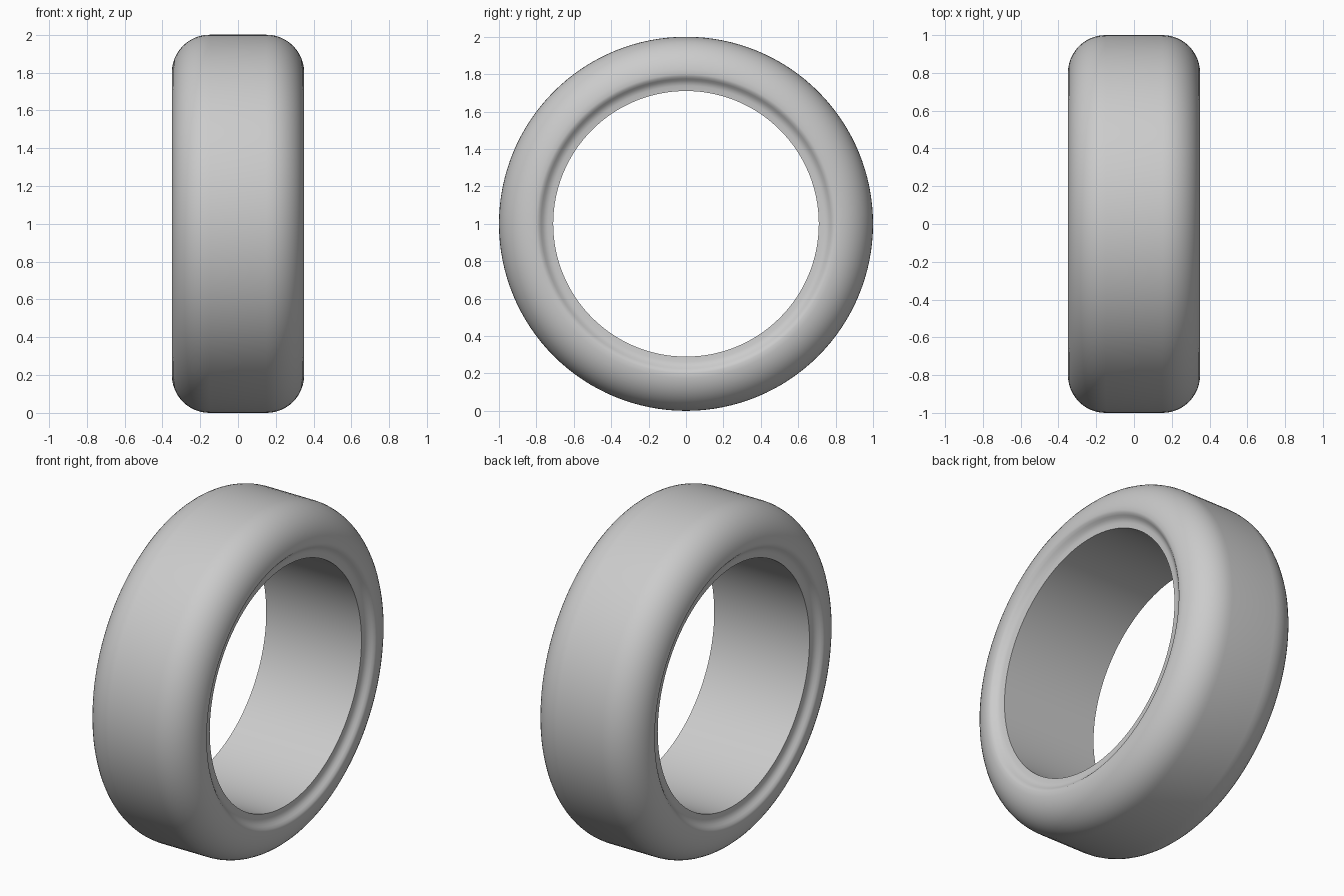
import bpy, bmesh, math
from mathutils import Matrix, Vector

if "Cube" in bpy.data.objects:
    bpy.data.objects.remove(bpy.data.objects["Cube"])

SEGMENTS = 128

# Half cross-section as (x, radius), from tread centre to bore centre
half = [(0.0, 1.0)]
for i in range(13):                      # rounded shoulder
    a = math.radians(90 - 90 * i / 12)
    half.append((0.15 + 0.2 * math.cos(a), 0.8 + 0.2 * math.sin(a)))
half += [(0.346, 0.787), (0.336, 0.775), (0.326, 0.765),   # concave bead lip
         (0.318, 0.752), (0.314, 0.738), (0.312, 0.71), (0.0, 0.71)]

# Mirror into a closed section
section = half + [(-x, r) for x, r in reversed(half[1:-1])]

# Revolve the section around the x axis
bm = bmesh.new()
rings = []
for s in range(SEGMENTS):
    rot = Matrix.Rotation(2 * math.pi * s / SEGMENTS, 3, 'X')
    rings.append([bm.verts.new(rot @ Vector((x, 0, r)) + Vector((0, 0, 1)))
                  for x, r in section])
n = len(section)
for s in range(SEGMENTS):
    a, b = rings[s], rings[(s + 1) % SEGMENTS]
    for i in range(n):
        j = (i + 1) % n
        bm.faces.new((a[i], a[j], b[j], b[i]))
bmesh.ops.recalc_face_normals(bm, faces=bm.faces)

mesh = bpy.data.meshes.new("tyre")
bm.to_mesh(mesh)
bm.free()
tyre = bpy.data.objects.new("tyre", mesh)
bpy.context.collection.objects.link(tyre)

# Plain grey rubber
grey = bpy.data.materials.new("plain grey")
grey.diffuse_color = (0.6, 0.6, 0.6, 1)
grey.use_nodes = True
grey.node_tree.nodes["Principled BSDF"].inputs["Base Color"].default_value = grey.diffuse_color
mesh.materials.append(grey)

# Smooth surface with crisp bore edges
bpy.context.view_layer.objects.active = tyre
tyre.select_set(True)
bpy.ops.object.shade_smooth_by_angle(angle=math.radians(40))
